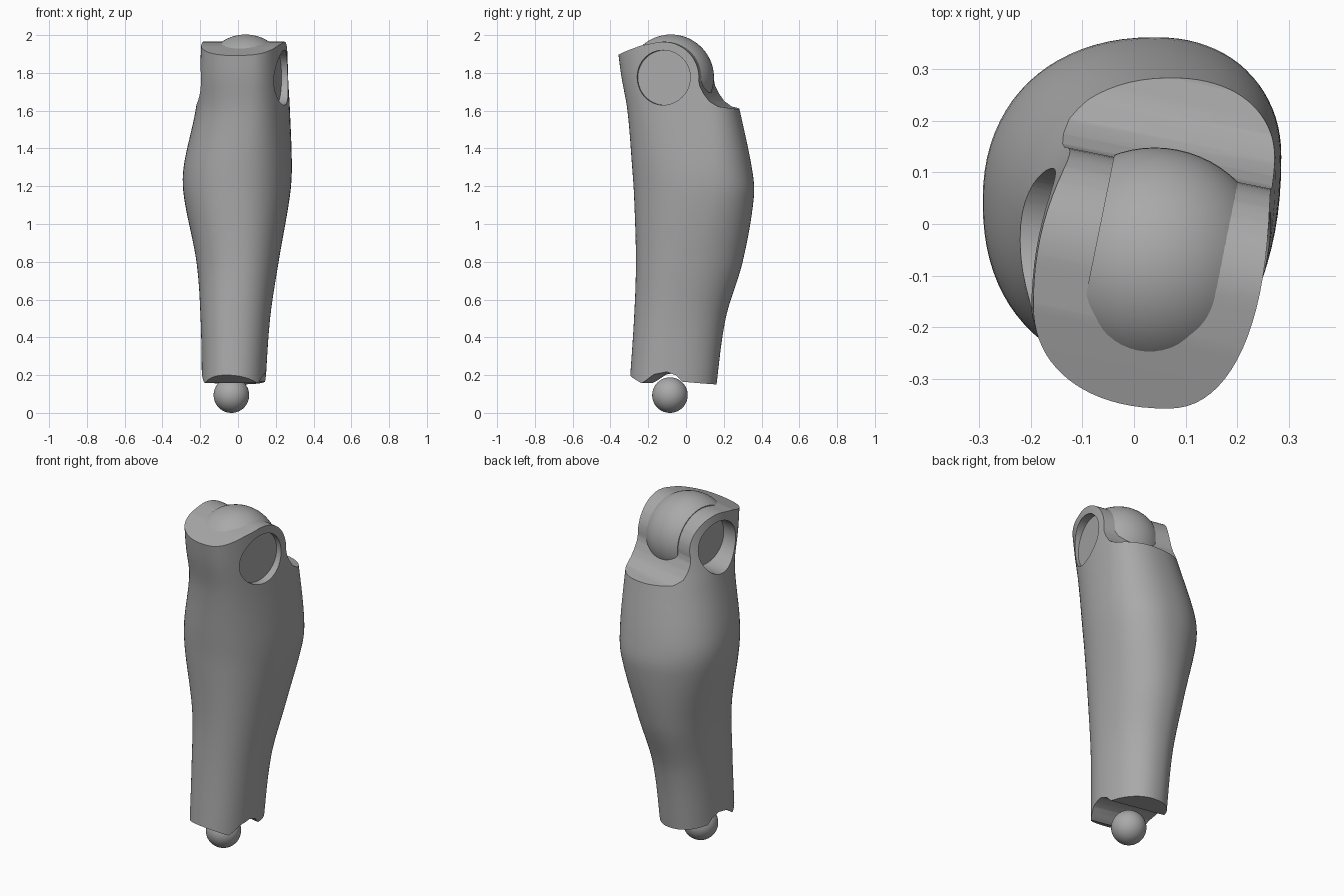
import bpy, bmesh, math
from mathutils import Vector, Matrix

if "Cube" in bpy.data.objects:
    bpy.data.objects.remove(bpy.data.objects["Cube"])

grey = bpy.data.materials.new("plain grey")
grey.use_nodes = True
grey.diffuse_color = (0.4, 0.4, 0.4, 1)
grey.node_tree.nodes["Principled BSDF"].inputs["Base Color"].default_value = grey.diffuse_color

KNEE = Vector((0.04, -0.08, 1.775))
TURN = Matrix.Translation((KNEE.x, KNEE.y, 0)) @ Matrix.Rotation(-0.2, 4, 'Z')


def finish(bm, name):
    bmesh.ops.recalc_face_normals(bm, faces=bm.faces)
    mesh = bpy.data.meshes.new(name)
    bm.to_mesh(mesh)
    bm.free()
    obj = bpy.data.objects.new(name, mesh)
    bpy.context.collection.objects.link(obj)
    mesh.materials.append(grey)
    return obj


def activate(obj):
    bpy.ops.object.select_all(action='DESELECT')
    obj.select_set(True)
    bpy.context.view_layer.objects.active = obj


def carve(obj, cutter, operation):
    cutter.hide_render = True
    mod = obj.modifiers.new("carve", 'BOOLEAN')
    mod.object, mod.operation, mod.solver = cutter, operation, 'EXACT'
    activate(obj)
    bpy.ops.object.modifier_apply(modifier=mod.name)
    bpy.data.objects.remove(cutter)


def smooth(obj):
    activate(obj)
    bpy.ops.object.shade_smooth_by_angle(angle=math.radians(35))


def ball(name, centre, radius):
    bm = bmesh.new()
    bmesh.ops.create_uvsphere(bm, u_segments=64, v_segments=32, radius=radius,
                              matrix=Matrix.Translation(centre))
    return finish(bm, name)


def side_drum(side, radius, start):
    # Drum along the knee axis, reaching outwards from a given distance
    bm = bmesh.new()
    place = (TURN @ Matrix.Translation((side * (start + 0.25), 0, KNEE.z))
             @ Matrix.Rotation(math.pi / 2, 4, 'Y'))
    bmesh.ops.create_cone(bm, cap_ends=True, segments=64, radius1=radius,
                          radius2=radius, depth=0.5, matrix=place)
    return finish(bm, "drum_cutter")


# Leg cross-sections: height, then left, right, front and back extreme points
SECTIONS = [
    (0.10, -.19, -.08, .142, -.08, -.03, -.302, -.02, .155),
    (0.50, -.198, -.05, .17, -.05, -.02, -.275, -.02, .21),
    (0.80, -.22, 0, .215, .02, 0, -.265, 0, .30),
    (1.15, -.287, .04, .275, .12, 0, -.275, .04, .36),
    (1.30, -.288, .04, .285, .13, .01, -.285, .04, .348),
    (1.60, -.225, -.02, .275, .12, .05, -.31, .07, .285),
    (1.80, -.203, -.12, .265, .1, .06, -.345, .08, .24),
    (2.05, -.19, -.17, .262, .08, .07, -.375, .08, .2),
]


def section_at(z):
    i = max(k for k in range(len(SECTIONS) - 1) if SECTIONS[k][0] <= z)
    last = len(SECTIONS) - 1

    def slope(k, c):
        a, b = SECTIONS[max(k - 1, 0)], SECTIONS[min(k + 1, last)]
        return (b[c] - a[c]) / (b[0] - a[0])
    p, q = SECTIONS[i], SECTIONS[i + 1]
    h = q[0] - p[0]
    t = (z - p[0]) / h
    return [(1 + 2 * t) * (1 - t) ** 2 * p[c] + t * (1 - t) ** 2 * h * slope(i, c)
            + t * t * (3 - 2 * t) * q[c] + t * t * (t - 1) * h * slope(i + 1, c)
            for c in range(1, 9)]


def outline(z, steps=20, power=0.9):
    xl, yl, xr, yr, xf, yf, xb, yb = section_at(z)
    points = []
    quarters = [((xr, yr), (xb, yb), 0), ((xb, yb), (xl, yl), 1),
                ((xl, yl), (xf, yf), 0), ((xf, yf), (xr, yr), 1)]
    for a, b, starts_on_y in quarters:
        for k in range(steps):
            angle = math.pi / 2 * k / steps
            c, s = math.cos(angle) ** power, math.sin(angle) ** power
            if starts_on_y:
                points.append((a[0] + (b[0] - a[0]) * s, b[1] + (a[1] - b[1]) * c, z))
            else:
                points.append((b[0] + (a[0] - b[0]) * c, a[1] + (b[1] - a[1]) * s, z))
    return points


# Lofted leg shell
bm = bmesh.new()
ROWS = 60
low, high = SECTIONS[0][0], SECTIONS[-1][0]
rings = [[bm.verts.new(p) for p in outline(low + (high - low) * r / ROWS * 0.9999)]
         for r in range(ROWS + 1)]
for a, b in zip(rings, rings[1:]):
    for k in range(len(a)):
        n = (k + 1) % len(a)
        bm.faces.new((a[k], a[n], b[n], b[k]))
bm.faces.new(rings[0])
bm.faces.new(rings[-1])
leg = finish(bm, "lower_leg")

# Side profile trims the knee top, the notch behind it and the ankle arch
bottom = [(-.5, .27), (-.3, .23), (-.22, .197), (-.14, .157), (-.12, .168), (-.07, .203),
          (0, .217), (.05, .198), (.08, .165), (.24, .15), (.6, .14)]
notch = [(.6, .0), (.36, .0), (.29, .012), (.245, .04), (.215, .08), (.195, .12)]
profile = bottom + [(y, 1.61 + z) for y, z in notch]
for k in range(17):
    angle = math.radians(-5 + 110 * k / 16)
    profile.append((0.19 * math.cos(angle), KNEE.z + 0.19 * math.sin(angle)))
profile += [(-.12, 1.945), (-.2, 1.918), (-.28, 1.89), (-.5, 1.83)]
bm = bmesh.new()
face = bm.faces.new([bm.verts.new(TURN @ Vector((-0.6, y, z))) for y, z in profile])
moved = bmesh.ops.extrude_face_region(bm, geom=[face])["geom"]
bmesh.ops.translate(bm, verts=[v for v in moved if isinstance(v, bmesh.types.BMVert)],
                    vec=TURN.to_3x3() @ Vector((1.2, 0, 0)))
carve(leg, finish(bm, "profile_cutter"), 'INTERSECT')

# Knee ball and round side sockets
knee = ball("knee_ball", KNEE, 0.228)
for side, start in ((1, 0.165), (-1, 0.12)):
    carve(leg, side_drum(side, 0.145, start), 'DIFFERENCE')
    carve(knee, side_drum(side, 0.4, start - 0.001), 'DIFFERENCE')

# Ankle ball
ankle = ball("ankle_ball", (-0.035, -0.085, 0.094), 0.094)

for part in (leg, knee, ankle):
    smooth(part)
